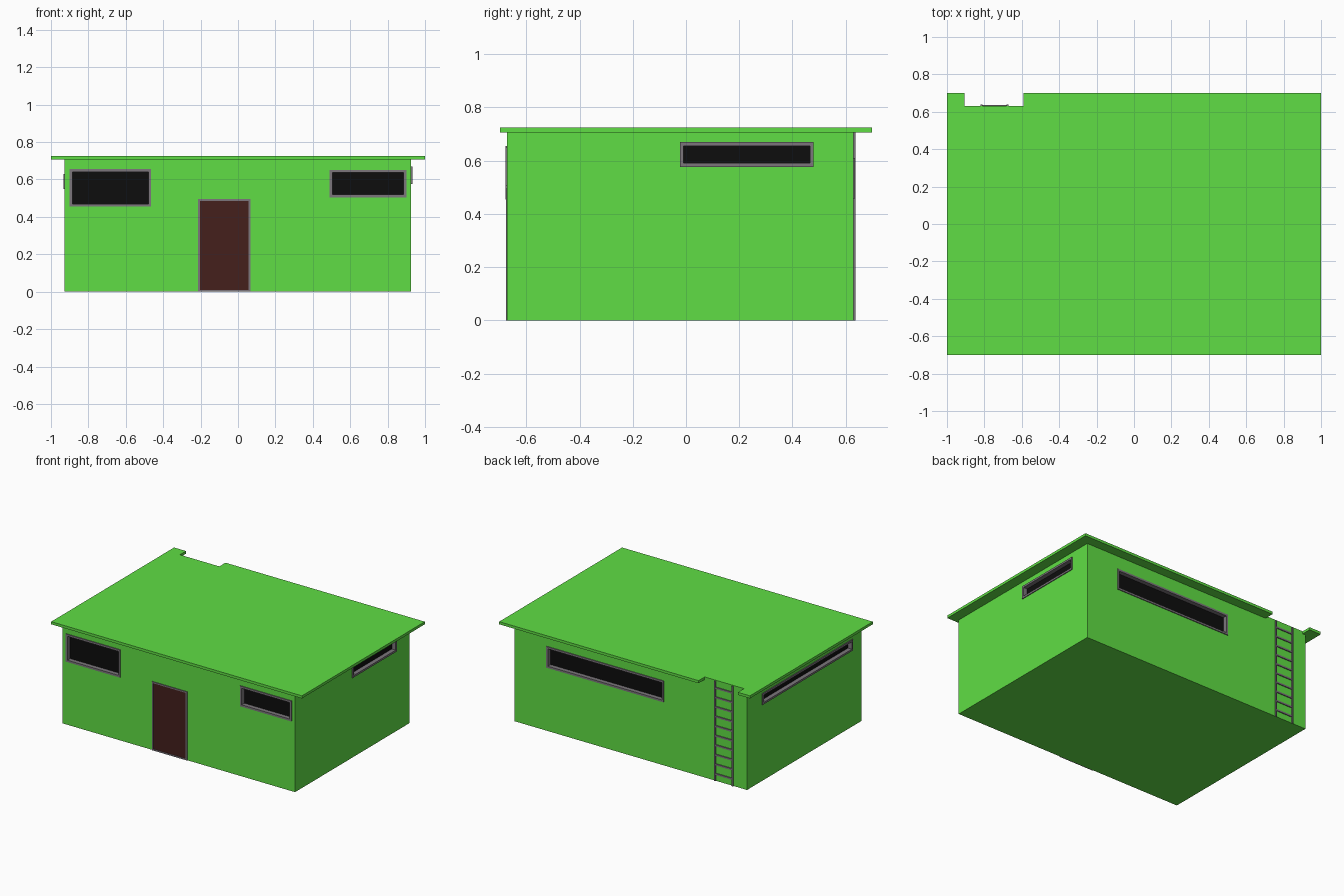
import bpy, bmesh
from mathutils import Vector

if "Cube" in bpy.data.objects:
    bpy.data.objects.remove(bpy.data.objects["Cube"])

X0, X1, Y0, Y1 = -0.928, 0.926, -0.672, 0.63   # wall planes
ZW, ZR = 0.706, 0.725                          # wall top, roof top


def material(name, col):
    m = bpy.data.materials.new(name)
    m.diffuse_color = (*col, 1)
    m.use_nodes = True
    m.node_tree.nodes["Principled BSDF"].inputs["Base Color"].default_value = m.diffuse_color
    return m


GREEN = material("green_paint", (0.115, 0.73, 0.058))
BROWN = material("door_brown", (0.058, 0.014, 0.012))
BLACK = material("dark_glass", (0.004, 0.004, 0.004))
GREY = material("grey_metal", (0.2, 0.18, 0.2))


def finish(name, bm, mat=None):
    bmesh.ops.recalc_face_normals(bm, faces=bm.faces)
    me = bpy.data.meshes.new(name)
    bm.to_mesh(me)
    bm.free()
    ob = bpy.data.objects.new(name, me)
    bpy.context.collection.objects.link(ob)
    if mat:
        me.materials.append(mat)
    return ob


def add_box(bm, lo, hi):
    vs = bmesh.ops.create_cube(bm, size=1)["verts"]
    for v in vs:
        v.co = Vector([(a + b) / 2 + c * abs(b - a) for a, b, c in zip(lo, hi, v.co)])


# Point on a wall: u along the wall, d outward from it, z up
WALL = {
    "front": lambda u, d, z: Vector((u, Y0 - d, z)),
    "back": lambda u, d, z: Vector((u, Y1 + d, z)),
    "left": lambda u, d, z: Vector((X0 - d, u, z)),
    "right": lambda u, d, z: Vector((X1 + d, u, z)),
}


def framed_panel(name, side, u0, u1, z0, z1, w, out, depth, mat):
    p = WALL[side]

    def corners(i, d):
        return [p(u, d, z) for u, z in ((u0 + i, z0 + i), (u1 - i, z0 + i),
                                        (u1 - i, z1 - i), (u0 + i, z1 - i))]
    # frame ring, from outer back edge round to the inner back edge
    back = min(depth, 0) - 0.002
    bm = bmesh.new()
    rings = [[bm.verts.new(c) for c in corners(i, d)]
             for i, d in ((0, back), (0, out), (w, out), (w, back))]
    for a, b in zip(rings, rings[1:] + rings[:1]):
        for k in range(4):
            n = (k + 1) % 4
            bm.faces.new((a[k], a[n], b[n], b[k]))
    finish(name + "_frame", bm, GREY)
    # panel filling the frame
    bm = bmesh.new()
    f = bm.faces.new([bm.verts.new(c) for c in corners(w, depth)])
    f.normal_update()
    if f.normal.dot(p(0, 1, 0) - p(0, 0, 0)) < 0:
        f.normal_flip()
    me = bpy.data.meshes.new(name + "_panel")
    bm.to_mesh(me)
    bm.free()
    me.materials.append(mat)
    bpy.context.collection.objects.link(bpy.data.objects.new(name + "_panel", me))


# Walls
bm = bmesh.new()
add_box(bm, (X0, Y0, 0), (X1, Y1, ZW))
walls = finish("walls", bm, GREEN)

# Windows, recessed into pockets in the walls
cut = bmesh.new()
for name, side, u0, u1, z0, z1 in (
        ("front_left_window", "front", -0.90, -0.465, 0.455, 0.655),
        ("front_right_window", "front", 0.49, 0.90, 0.505, 0.652),
        ("right_window", "right", -0.023, 0.48, 0.577, 0.67),
        ("left_window", "left", -0.57, 0.46, 0.55, 0.63),
        ("back_window", "back", -0.266, 0.67, 0.457, 0.61)):
    framed_panel(name, side, u0, u1, z0, z1, 0.014, 0.006, -0.025, BLACK)
    a = WALL[side](u0 + 0.004, -0.04, z0 + 0.004)
    b = WALL[side](u1 - 0.004, 0.03, z1 - 0.004)
    add_box(cut, [min(s) for s in zip(a, b)], [max(s) for s in zip(a, b)])
cutter = finish("window_cutter", cut)
cutter.hide_render = True
cutter.display_type = "WIRE"
mod = walls.modifiers.new("window_pockets", "BOOLEAN")
mod.operation = "DIFFERENCE"
mod.solver = "EXACT"
mod.object = cutter

# Door
framed_panel("door", "front", -0.214, 0.066, 0, 0.495, 0.01, 0.005, 0.002, BROWN)

# Flat roof with a notch above the ladder
bm = bmesh.new()
outline = [(-1, -0.7), (1, -0.7), (1, 0.7), (-0.59, 0.7), (-0.59, Y1),
           (-0.905, Y1), (-0.905, 0.7), (-1, 0.7)]
face = bm.faces.new([bm.verts.new((x, y, ZW)) for x, y in outline])
ext = bmesh.ops.extrude_face_region(bm, geom=[face], use_keep_orig=True)["geom"]
bmesh.ops.translate(bm, vec=(0, 0, ZR - ZW),
                    verts=[g for g in ext if isinstance(g, bmesh.types.BMVert)])
finish("roof", bm, GREEN)

# Ladder on the back wall
bm = bmesh.new()
for x in (-0.822, -0.682):
    add_box(bm, (x, Y1 - 0.003, 0), (x + 0.012, Y1 + 0.008, 0.72))
for i in range(10):
    z = 0.05 + i * 0.069
    add_box(bm, (-0.815, Y1 - 0.003, z - 0.006), (-0.675, Y1 + 0.006, z + 0.006))
finish("ladder", bm, GREY)
